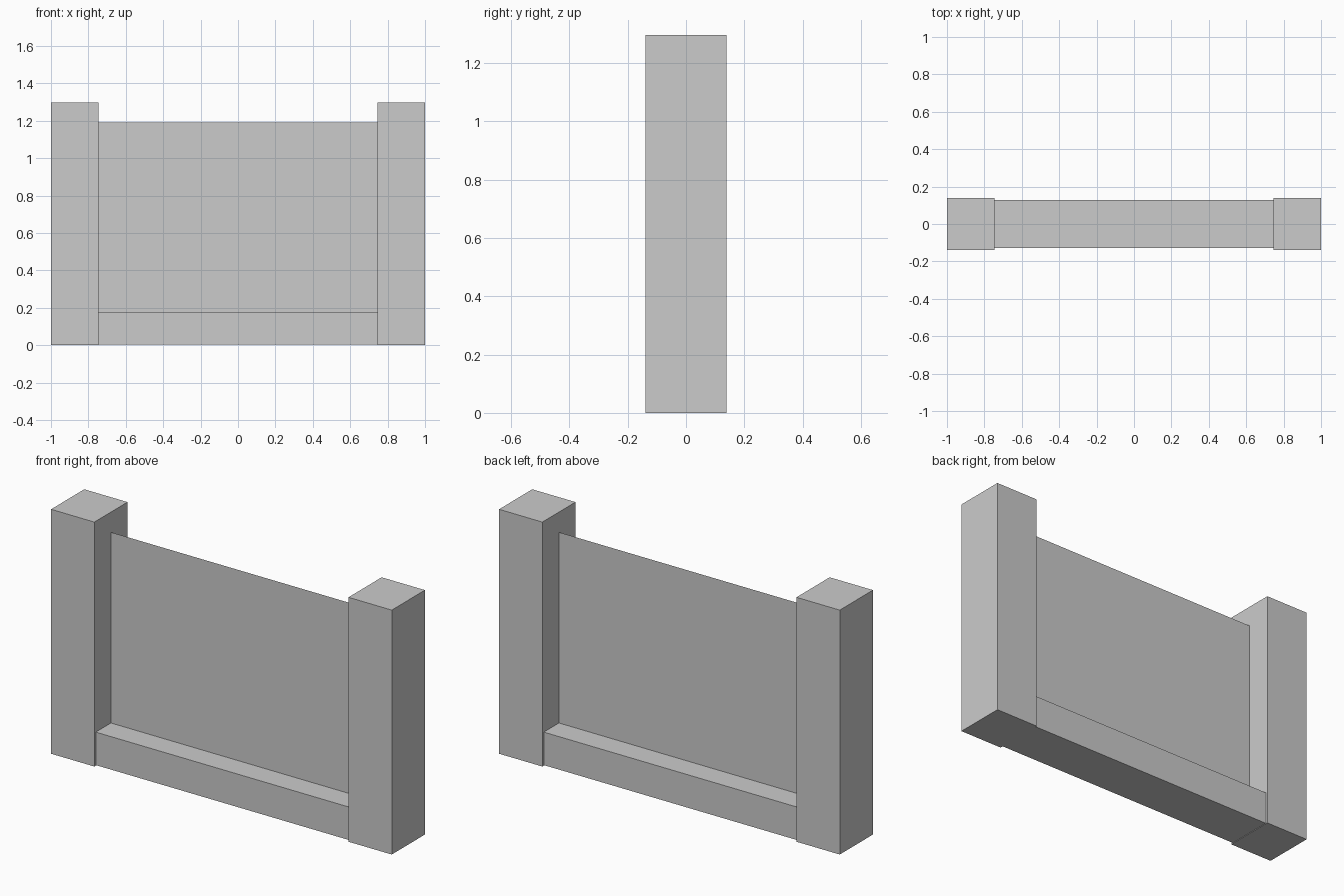
import bpy

if "Cube" in bpy.data.objects:
    bpy.data.objects.remove(bpy.data.objects["Cube"])


def box(name, x, y, z):
    """Axis-aligned box from (min, max) ranges."""
    verts = [(a, b, c) for a in x for b in y for c in z]
    faces = [(0, 1, 3, 2), (4, 6, 7, 5), (0, 4, 5, 1),
             (2, 3, 7, 6), (0, 2, 6, 4), (1, 5, 7, 3)]
    return add_mesh(name, verts, faces)


def add_mesh(name, verts, faces):
    mesh = bpy.data.meshes.new(name)
    mesh.from_pydata(verts, [], faces)
    obj = bpy.data.objects.new(name, mesh)
    bpy.context.collection.objects.link(obj)
    return obj


INNER = 0.746      # inner side of the posts
BASE_TOP = 0.178
PANEL_TOP = 1.19

# Square end posts
for name, x in (("left_post", (-1, -INNER)), ("right_post", (INNER, 1))):
    box(name, x, (-0.139, 0.139), (0, 1.297))

# Low base wall, slightly recessed from the post faces
box("base_wall", (-INNER, INNER), (-0.127, 0.127), (0.003, BASE_TOP))

# Paper-thin fence panel on the centre line
add_mesh("fence_panel",
         [(-INNER, 0, BASE_TOP), (INNER, 0, BASE_TOP),
          (INNER, 0, PANEL_TOP), (-INNER, 0, PANEL_TOP)],
         [(0, 1, 2, 3)])
